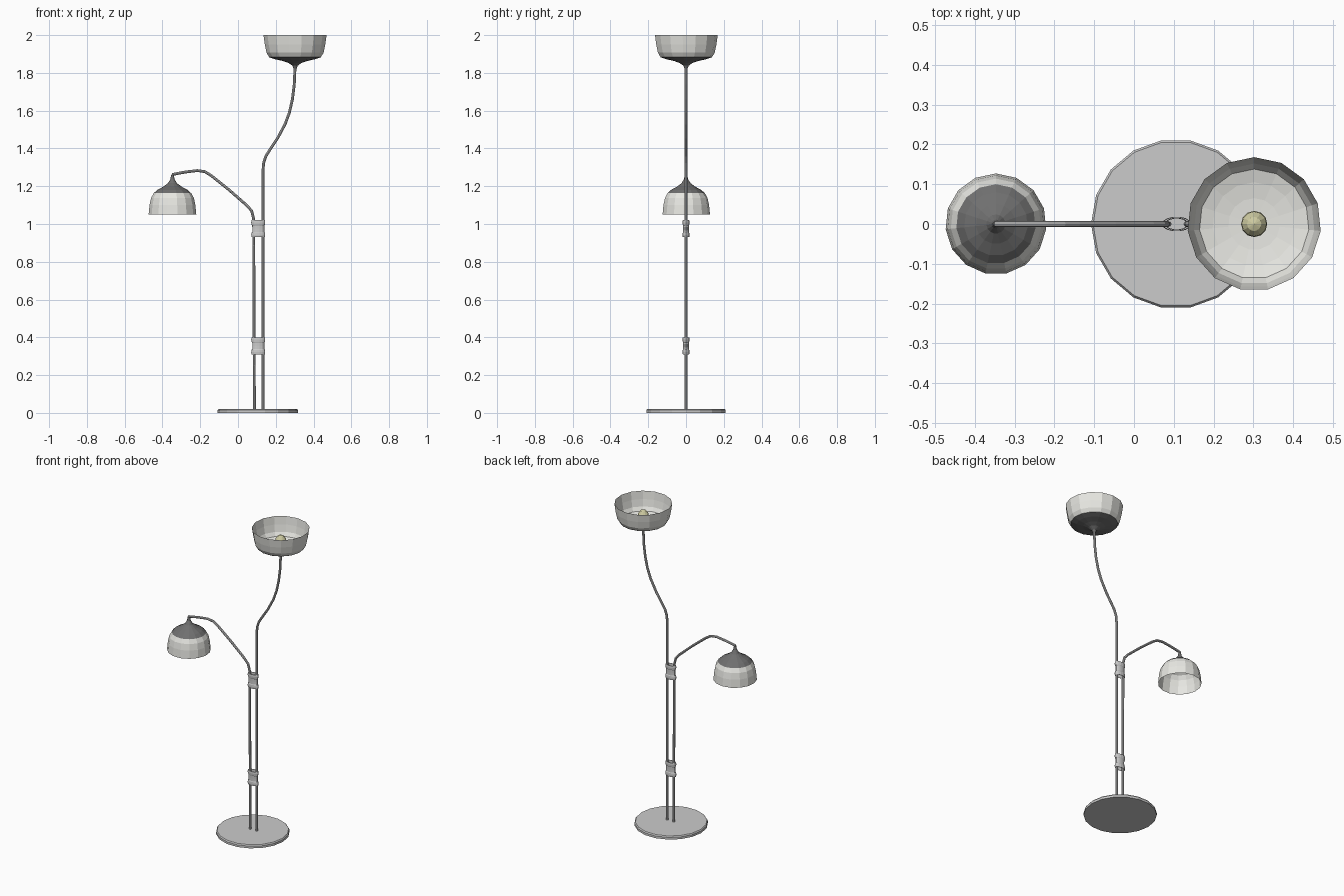
import bpy, bmesh
from math import sin, cos, pi

if "Cube" in bpy.data.objects:
    bpy.data.objects.remove(bpy.data.objects["Cube"])


def material(name, rgb):
    m = bpy.data.materials.new(name)
    m.diffuse_color = (*rgb, 1)
    m.use_nodes = True
    m.node_tree.nodes["Principled BSDF"].inputs["Base Color"].default_value = m.diffuse_color
    return m


dark = material("dark_metal", (0.16, 0.16, 0.16))
cream = material("pale_shade", (0.80, 0.80, 0.76))
glow = material("bulb_glass", (0.62, 0.60, 0.36))


def lathe(name, profile, centre, sides, mat=None, phase=0.0, sx=1.0, sy=1.0, closed=False):
    """Revolve (radius, z) points; radius 0 becomes a pole. closed joins last ring to first."""
    bm = bmesh.new()
    rings = []
    for r, z in profile:
        if r == 0:
            rings.append([bm.verts.new((centre[0], centre[1], z))])
        else:
            angles = [phase + 2 * pi * i / sides for i in range(sides)]
            rings.append([bm.verts.new((centre[0] + r * sx * cos(a),
                                        centre[1] + r * sy * sin(a), z)) for a in angles])
    pairs = list(zip(rings, rings[1:]))
    if closed:
        pairs.append((rings[-1], rings[0]))
    for a, b in pairs:
        for i in range(sides):
            j = (i + 1) % sides
            quad = [a[i % len(a)], a[j % len(a)], b[j % len(b)], b[i % len(b)]]
            bm.faces.new(list(dict.fromkeys(quad)))
    bmesh.ops.recalc_face_normals(bm, faces=bm.faces)
    me = bpy.data.meshes.new(name)
    bm.to_mesh(me)
    bm.free()
    ob = bpy.data.objects.new(name, me)
    bpy.context.collection.objects.link(ob)
    if mat:
        me.materials.append(mat)
    return ob


def tube(name, pts, radius):
    """Round rod following (x, z) points in the y = 0 plane."""
    cu = bpy.data.curves.new(name, "CURVE")
    cu.dimensions = "3D"
    cu.bevel_depth = radius
    cu.bevel_resolution = 2
    cu.use_fill_caps = True
    sp = cu.splines.new("POLY")
    sp.points.add(len(pts) - 1)
    for p, (x, z) in zip(sp.points, pts):
        p.co = (x, 0, z, 1)
    sp.use_smooth = False
    ob = bpy.data.objects.new(name, cu)
    bpy.context.collection.objects.link(ob)
    return ob


# Round base plate
lathe("base", [(0, 0), (0.213, 0), (0.213, 0.014), (0.208, 0.021), (0, 0.021)],
      (0.105, 0), 18)

# Two bent poles
tube("short_pole", [(0.087, 0.015), (0.083, 0.98), (0.082, 1.03), (0.072, 1.07), (0.045, 1.10),
                    (-0.05, 1.183), (-0.14, 1.255), (-0.175, 1.277), (-0.215, 1.283),
                    (-0.28, 1.275), (-0.349, 1.262)], 0.0075)
tube("tall_pole", [(0.132, 0.015), (0.132, 1.28), (0.136, 1.325), (0.148, 1.36), (0.17, 1.395),
                   (0.21, 1.455), (0.25, 1.53), (0.272, 1.59), (0.288, 1.66),
                   (0.298, 1.74), (0.302, 1.835)], 0.0075)

# Waisted oval clamps holding the poles together
for label, z in (("lower", 0.31), ("upper", 0.93)):
    lathe(label + "_clamp",
          [(1, z), (1.06, z + 0.012), (1, z + 0.024), (0.88, z + 0.028), (0.86, z + 0.045),
           (0.88, z + 0.062), (1, z + 0.066), (1.06, z + 0.078), (1, z + 0.09),
           (0.84, z + 0.09), (0.78, z + 0.045), (0.84, z)],
          (0.107, 0), 14, sx=0.035, sy=0.0175, closed=True)

# Shades: dark outer cap plus pale bowl lining it
TOP, SIDE = (0.302, 0), (-0.347, 0)
lathe("top_cap", [(0, 1.822), (0.009, 1.824), (0.014, 1.838), (0.035, 1.853), (0.065, 1.863),
                  (0.105, 1.872), (0.138, 1.883)], TOP, 15, dark, pi / 2)
lathe("top_bowl", [(0, 1.866), (0.065, 1.869), (0.105, 1.875), (0.138, 1.884), (0.152, 1.907),
                   (0.161, 1.95), (0.168, 2.0)], TOP, 15, cream, pi / 2)
lathe("side_cap", [(0, 1.262), (0.007, 1.26), (0.011, 1.237), (0.024, 1.216), (0.05, 1.197),
                   (0.08, 1.181), (0.1, 1.163)], SIDE, 15, dark, pi / 2)
lathe("side_bowl", [(0, 1.19), (0.05, 1.187), (0.08, 1.176), (0.1, 1.163), (0.114, 1.138),
                    (0.122, 1.10), (0.127, 1.05)], SIDE, 15, cream, pi / 2)

# Bulb in the upper bowl
lathe("bulb", [(0, 1.865), (0.015, 1.867), (0.02, 1.885), (0.033, 1.912), (0.031, 1.932),
               (0.018, 1.95), (0, 1.957)], TOP, 12, glow)
